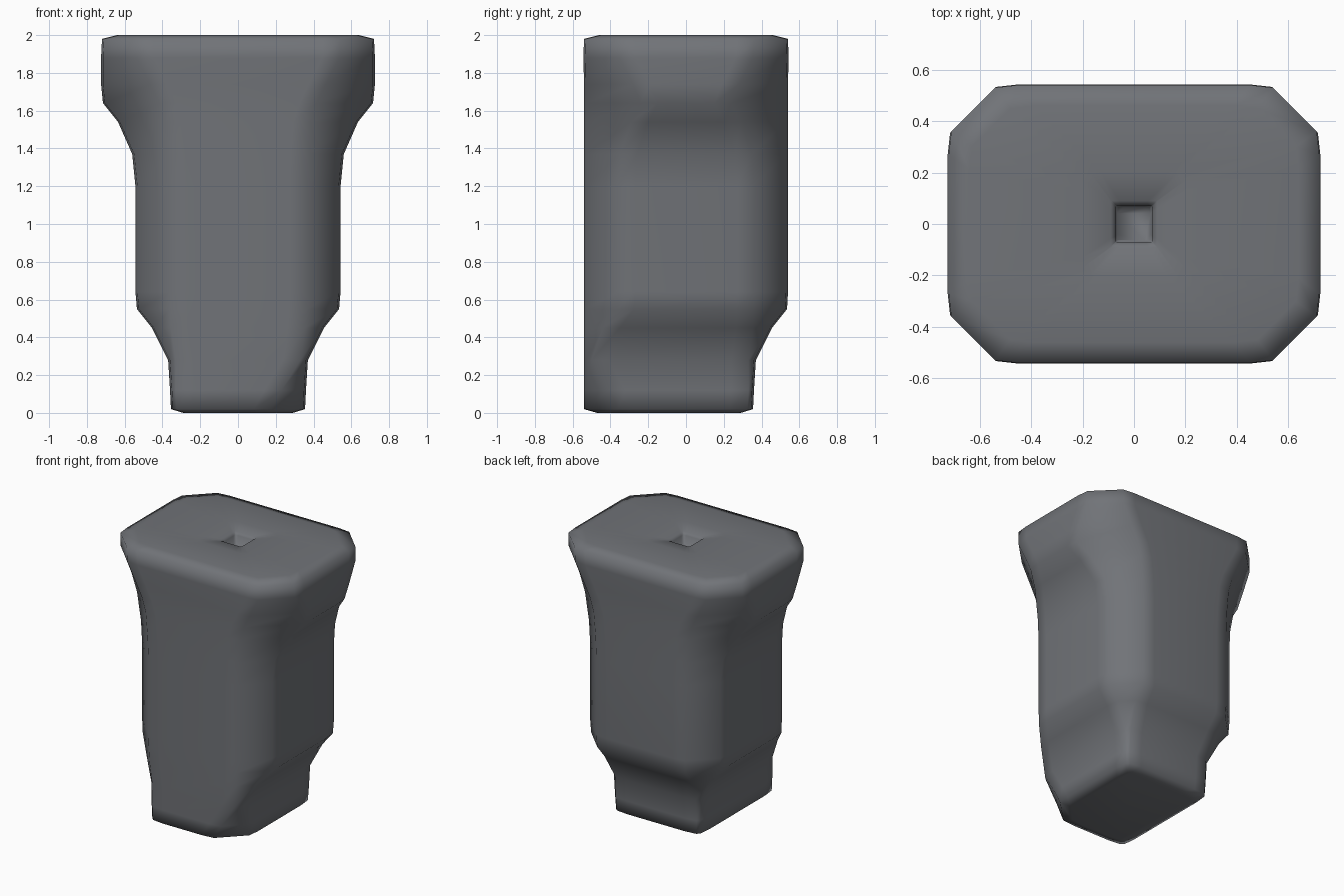
import bpy, bmesh

if "Cube" in bpy.data.objects:
    bpy.data.objects.remove(bpy.data.objects["Cube"])

mat = bpy.data.materials.new("slate_grey")
mat.diffuse_color = (0.165, 0.173, 0.188, 1)
mat.use_nodes = True
mat.node_tree.nodes["Principled BSDF"].inputs["Base Color"].default_value = mat.diffuse_color


def section(z, x, yf, yb, c, c_front_right=None, d=0.09):
    """Octagonal ring with softly bowed sides, counter-clockwise from front left."""
    cfr = c if c_front_right is None else c_front_right
    b = 0.01 if d > 0.05 else 0.0          # bow of the flat sides
    xi, fi, bi = x - b, yf + b, yb - b
    pts = [(-xi + c, fi), (-xi + c + d, yf), (xi - cfr - d, yf), (xi - cfr, fi),
           (xi, fi + cfr), (x, fi + cfr + d), (x, bi - c - d), (xi, bi - c),
           (xi - c, bi), (xi - c - d, yb), (-xi + c + d, yb), (-xi + c, bi),
           (-xi, bi - c), (-x, bi - c - d), (-x, fi + c + d), (-xi, fi + c)]
    return [(px, py, z) for px, py in pts]


# Sections from the foot, through the body and flared cap, to the small pit
rings = [
    section(0.00, 0.29, -0.47, 0.29, 0.02, 0.13),
    section(0.02, 0.355, -0.54, 0.355, 0.02, 0.17),
    section(0.12, 0.36, -0.54, 0.36, 0.02, 0.12),
    section(0.28, 0.37, -0.54, 0.37, 0.03, 0.03),
    section(0.45, 0.455, -0.54, 0.455, 0.09),
    section(0.55, 0.535, -0.54, 0.535, 0.165),
    section(0.64, 0.543, -0.54, 0.54, 0.17),
    section(1.20, 0.543, -0.54, 0.54, 0.17),
    section(1.37, 0.56, -0.54, 0.54, 0.18),
    section(1.54, 0.635, -0.54, 0.54, 0.24),
    section(1.64, 0.715, -0.54, 0.54, 0.29),
    section(1.74, 0.725, -0.54, 0.54, 0.25),
    section(1.88, 0.725, -0.543, 0.543, 0.18),
    section(1.98, 0.72, -0.54, 0.54, 0.17),
    section(2.00, 0.64, -0.46, 0.46, 0.15),
    section(1.998, 0.20, -0.20, 0.20, 0.03, None, 0.04),
    section(1.985, 0.09, -0.09, 0.09, 0.004, None, 0.03),
    section(1.97, 0.072, -0.072, 0.072, 0.004, None, 0.02),
    section(1.89, 0.065, -0.065, 0.065, 0.004, None, 0.02),
]

# Skin the rings into one closed pillar
bm = bmesh.new()
loops = [[bm.verts.new(p) for p in r] for r in rings]
for lo, hi in zip(loops, loops[1:]):
    n = len(lo)
    for i in range(n):
        j = (i + 1) % n
        bm.faces.new((lo[i], lo[j], hi[j], hi[i]))
bm.faces.new(loops[0][::-1])
bm.faces.new(loops[-1])
bmesh.ops.recalc_face_normals(bm, faces=bm.faces)
for f in bm.faces:
    f.smooth = True

mesh = bpy.data.meshes.new("flared_pillar")
bm.to_mesh(mesh)
bm.free()
mesh.materials.append(mat)
obj = bpy.data.objects.new("flared_pillar", mesh)
bpy.context.collection.objects.link(obj)
